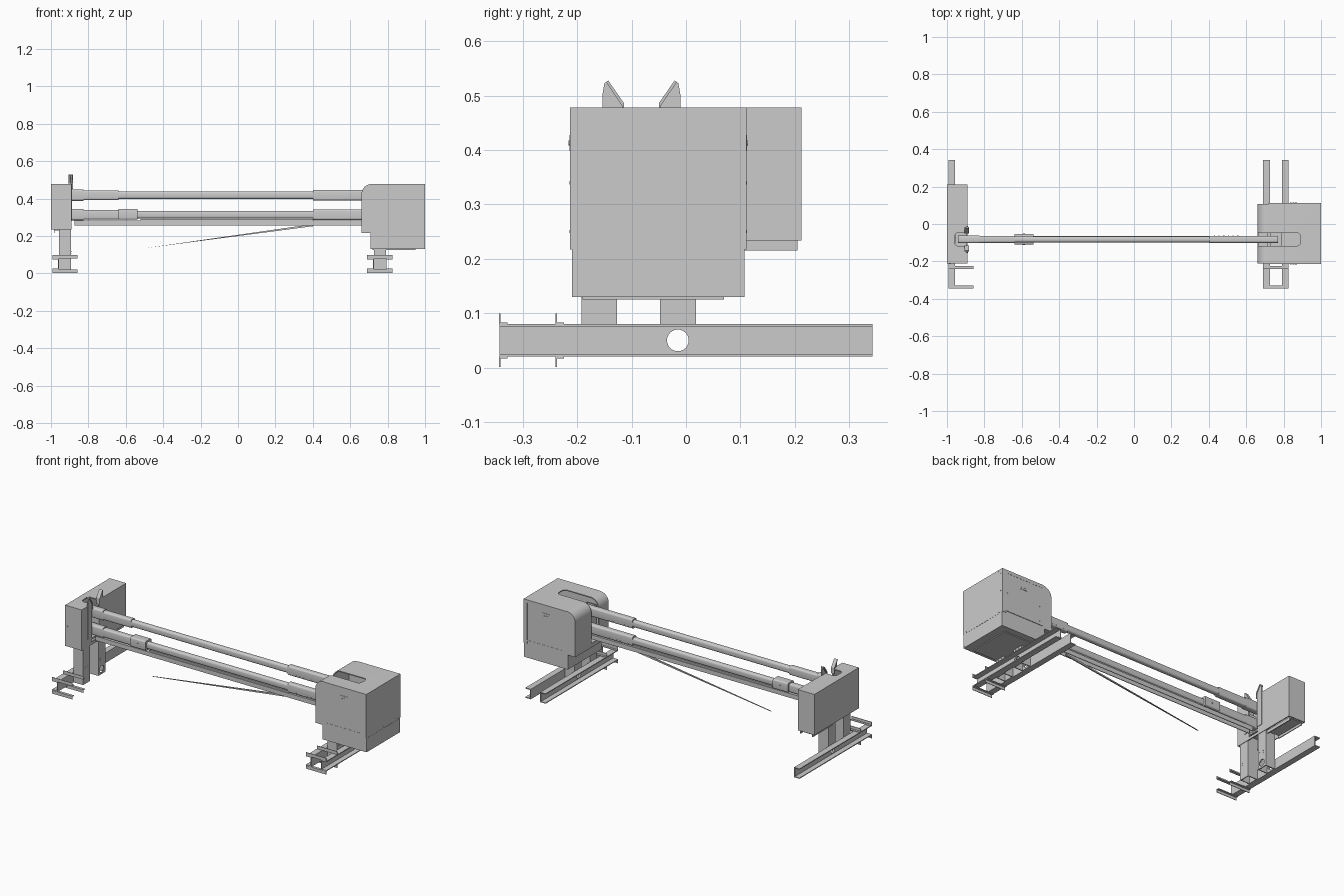
import bpy, bmesh, math
from mathutils import Vector

if "Cube" in bpy.data.objects:
    bpy.data.objects.remove(bpy.data.objects["Cube"])

YC = -0.082   # centre line of the boom


def prism(name, pts, axis, a, b):
    """Extrude a 2D profile along an axis: y -> (x,z), x -> (y,z), z -> (x,y)."""
    put = {'x': lambda p, t: (t, p[0], p[1]), 'y': lambda p, t: (p[0], t, p[1]),
           'z': lambda p, t: (p[0], p[1], t)}[axis]
    bm = bmesh.new()
    f = bm.faces.new([bm.verts.new(put(p, a)) for p in pts])
    ext = bmesh.ops.extrude_face_region(bm, geom=[f])['geom']
    move = Vector(put((0, 0), b - a))
    bmesh.ops.translate(bm, vec=move, verts=[v for v in ext if isinstance(v, bmesh.types.BMVert)])
    bmesh.ops.recalc_face_normals(bm, faces=bm.faces)
    me = bpy.data.meshes.new(name)
    bm.to_mesh(me)
    bm.free()
    ob = bpy.data.objects.new(name, me)
    bpy.context.collection.objects.link(ob)
    return ob


def activate(ob):
    bpy.ops.object.select_all(action='DESELECT')
    ob.select_set(True)
    bpy.context.view_layer.objects.active = ob


def smooth(ob):
    activate(ob)
    bpy.ops.object.shade_smooth_by_angle(angle=math.radians(35))


def box(name, x0, x1, y0, y1, z0, z1, bevel=0.0):
    ob = prism(name, [(x0, y0), (x1, y0), (x1, y1), (x0, y1)], 'z', z0, z1)
    if bevel:
        # round only the long edges running along x
        bm = bmesh.new()
        bm.from_mesh(ob.data)
        es = [e for e in bm.edges if abs(e.verts[0].co.x - e.verts[1].co.x) > 1e-4]
        bmesh.ops.bevel(bm, geom=es, offset=bevel, segments=4, profile=0.5, affect='EDGES')
        bm.to_mesh(ob.data)
        bm.free()
        smooth(ob)
    return ob


def arc(cx, cy, r, a0, a1, n=10):
    return [(cx + r * math.cos(math.radians(a0 + (a1 - a0) * i / n)),
             cy + r * math.sin(math.radians(a0 + (a1 - a0) * i / n))) for i in range(n + 1)]


def disc(name, axis, u, v, r, a, b, n=12):
    return prism(name, arc(u, v, r, 0, 360 - 360 / n, n - 1), axis, a, b)


def cut(ob, *cutters):
    for c in cutters:
        c.hide_render = True
        m = ob.modifiers.new('cut', 'BOOLEAN')
        m.operation, m.solver, m.object = 'DIFFERENCE', 'EXACT', c
        activate(ob)
        bpy.ops.object.modifier_apply(modifier=m.name)
        bpy.data.objects.remove(c)


def slot(x0, x1, z0, end_right):
    """Rounded slot along the boom, open on one side."""
    r, h = 0.02, 0.035
    if end_right:
        pts = ([(x0, YC - h)] + arc(x1 - r, YC - h + r, r, -90, 0, 6)
               + arc(x1 - r, YC + h - r, r, 0, 90, 6) + [(x0, YC + h)])
    else:
        pts = ([(x1, YC + h)] + arc(x0 + r, YC + h - r, r, 90, 180, 6)
               + arc(x0 + r, YC - h + r, r, 180, 270, 6) + [(x1, YC - h)])
    return prism('slot_cutter', pts, 'z', z0, 0.6)


def hole_cutter(x):
    return disc('hole_cutter', 'x', -0.015, 0.05, 0.02, x - 0.1, x + 0.1, 24)


# Drive housing: hollow sheet-metal shell with a rounded inner top corner and a stepped skirt
def drive_profile(t):
    return ([(0.66 + t, 0.217 + t)] + arc(0.715, 0.423, 0.055 - t, 180, 90)
            + [(1 - t, 0.478 - t), (1 - t, 0.13 + t), (0.708 + t, 0.13 + t), (0.708 + t, 0.217 + t)])


drive = prism('drive_housing', drive_profile(0), 'y', -0.21, 0.108)
cut(drive, prism('inner_cutter', drive_profile(0.006), 'y', -0.204, 0.102),
    slot(0.6, 0.89, 0.24, True))
for x, y, s in ((0.775, YC, 0.009), (0.86, YC, 0.014), (0.86, 0.03, 0.012), (0.93, -0.02, 0.012)):
    cut(drive, box('vent_cutter', x - s, x + s, y - s, y + s, 0.1, 0.16))
smooth(drive)

# Side access panels, with frames, displays and knobs, front and back of the drive
for side, y, s in (('front', -0.21, -1), ('back', 0.108, 1)):
    def plate(name, x0, x1, z0, z1, d):
        box(side + name, x0, x1, min(y, y + s * d), max(y, y + s * d), z0, z1)
    plate('_panel', 0.727, 0.976, 0.236, 0.458, 0.002)
    plate('_frame_top', 0.722, 1.0, 0.458, 0.478, 0.003)
    plate('_frame_left', 0.720, 0.727, 0.234, 0.478, 0.003)
    plate('_frame_right', 0.976, 1.0, 0.217, 0.458, 0.003)
    plate('_frame_bottom', 0.720, 0.976, 0.228, 0.236, 0.003)
    plate('_display', 0.828, 0.876, 0.398, 0.428, 0.004)
    for i, x in enumerate((0.838, 0.852, 0.866)):
        disc(side + f'_knob_{i}', 'y', x, 0.413, 0.005, y, y + s * 0.006)
    for i, (x, z) in enumerate(((0.74, 0.25), (0.963, 0.25), (0.74, 0.34), (0.963, 0.34))):
        disc(side + f'_panel_screw_{i}', 'y', x, z, 0.003, y, y + s * 0.004, 8)

# End plate seam and screws
box('end_seam', 0.999, 1.001, -0.19, 0.09, 0.212, 0.214)
for i, y in enumerate((-0.2, -0.185, -0.052, 0.08, 0.097)):
    for z in ((0.452, 0.346, 0.24, 0.14) if i in (0, 4) else (0.469, 0.222)):
        disc('end_screw', 'x', y, z, 0.002, 0.999, 1.001, 8)
box('drive_base_plate', 0.72, 0.95, -0.19, 0.07, 0.125, 0.13)

# Idler housing: hollow, open below, slotted where the boom enters
idler = box('idler_housing', -1.0, -0.89, -0.21, 0.212, 0.234, 0.478)
cut(idler, box('inner_cutter', -0.994, -0.896, -0.204, 0.206, 0.2, 0.472),
    slot(-0.96, -0.85, 0.25, False))
box('idler_tray', -0.985, -0.9, 0.02, 0.205, 0.229, 0.234)
box('idler_tray_lip', -0.985, -0.98, 0.02, 0.205, 0.215, 0.234)
box('idler_tray_inner_lip', -0.905, -0.9, 0.02, 0.205, 0.215, 0.234)
disc('idler_screw', 'y', -0.985, 0.355, 0.004, -0.213, -0.209)

# Flared guide plates on the inner face of the idler
for s in (-1, 1):
    prism('guide_plate', [(YC + s * u, z) for u, z in
          ((0.034, 0.28), (0.034, 0.484), (0.062, 0.527), (0.068, 0.523), (0.072, 0.50), (0.072, 0.28))],
          'x', -0.895, -0.887)
    prism('guide_flare', [(YC + s * u, z) for u, z in
          ((0.032, 0.45), (0.032, 0.486), (0.061, 0.528), (0.065, 0.525), (0.036, 0.482), (0.036, 0.45))],
          'x', -0.905, -0.883)


# Floor rails: C channels with the flanges pointing away from the posts
def rail(name, web, s):
    t, w, z0, z1 = 0.005, 0.036, 0.02, 0.08
    pts = [(0, z0), (w, z0), (w, z0 + t), (t, z0 + t), (t, z1 - t), (w, z1 - t), (w, z1), (0, z1)]
    ob = prism(name, [(web + s * x, z) for x, z in pts], 'y', -0.343, 0.343)
    cut(ob, hole_cutter(web))


rail('idler_rail', -0.957, -1)
rail('drive_inner_rail', 0.727, -1)
rail('drive_outer_rail', 0.790, 1)

for end, x0, x1 in (('idler', -0.957, -0.893), ('drive', 0.727, 0.790)):
    # Angle cross bars above and below the rails
    for y in (-0.344, -0.24):
        for s in (-1, 1):
            pts = [(0, 0.03), (0.016, 0.03), (0.016, 0.033), (0.003, 0.033), (0.003, 0.049), (0, 0.049)]
            prism(end + '_cross_bar', [(y + u, 0.05 + s * v) for u, v in pts], 'x', x0 - 0.036, x1 + 0.035)
    # Hollow posts either side of the boom, with bolts
    for y0, y1 in ((-0.192, -0.127), (-0.048, 0.018)):
        post = box(end + '_post', x0, x1, y0, y1, 0.02, 0.40)
        t = 0.005
        cut(post, box('bore_cutter', x0 + t, x1 - t, y0 + t, y1 - t, 0.0, 0.45))
        if y0 > -0.1:
            cut(post, hole_cutter((x0 + x1) / 2))
        for y in (y0 + 0.018, y1 - 0.022):
            for z in (0.105, 0.118):
                disc(end + '_post_bolt', 'x', y, z, 0.0025, x1, x1 + 0.002, 8)
    box(end + '_post_bridge', x0, x1, -0.192, 0.018, 0.262, 0.272)

# Boom: upper and lower beams with end sleeves
for name, z in (('upper', 0.418), ('lower', 0.314)):
    box(name + '_beam', -0.93, 0.75, YC - 0.016, YC + 0.016, z - 0.02, z + 0.02, 0.012)
    box(name + '_idler_sleeve', -0.89, -0.64, YC - 0.0185, YC + 0.0185, z - 0.026, z + 0.025, 0.01)
    box(name + '_idler_socket', -0.94, -0.825, YC - 0.02, YC + 0.02, z - 0.03, z + 0.03, 0.01)
    box(name + '_drive_sleeve', 0.40, 0.77, YC - 0.0185, YC + 0.0185, z - 0.028, z + 0.028, 0.01)
    for i in range(6):
        disc(name + '_sleeve_bolt', 'y', 0.43 + i * 0.025, z - 0.018, 0.003, YC - 0.02, YC + 0.02, 8)

# Clamp collar, under-boom guide and belt slat
box('clamp_collar', -0.638, -0.537, YC - 0.028, YC + 0.028, 0.288, 0.344, 0.008)
disc('clamp_bolt', 'y', -0.588, 0.316, 0.006, YC - 0.031, YC + 0.031)
for s in (-1, 1):
    y = YC + s * 0.016
    box('guide_side', -0.875, 0.70, y - 0.002, y + 0.002, 0.257, 0.283)
box('guide_top', -0.875, 0.70, YC - 0.016, YC + 0.016, 0.279, 0.283)
box('belt_slat', -0.52, 0.40, YC - 0.012, YC + 0.012, 0.283, 0.292)

# Thin tapering stay below the boom
prism('tapered_stay', [(-0.51, 0.133), (0.40, 0.252), (0.40, 0.262), (0.30, 0.249)], 'y', YC - 0.004, YC + 0.004)
